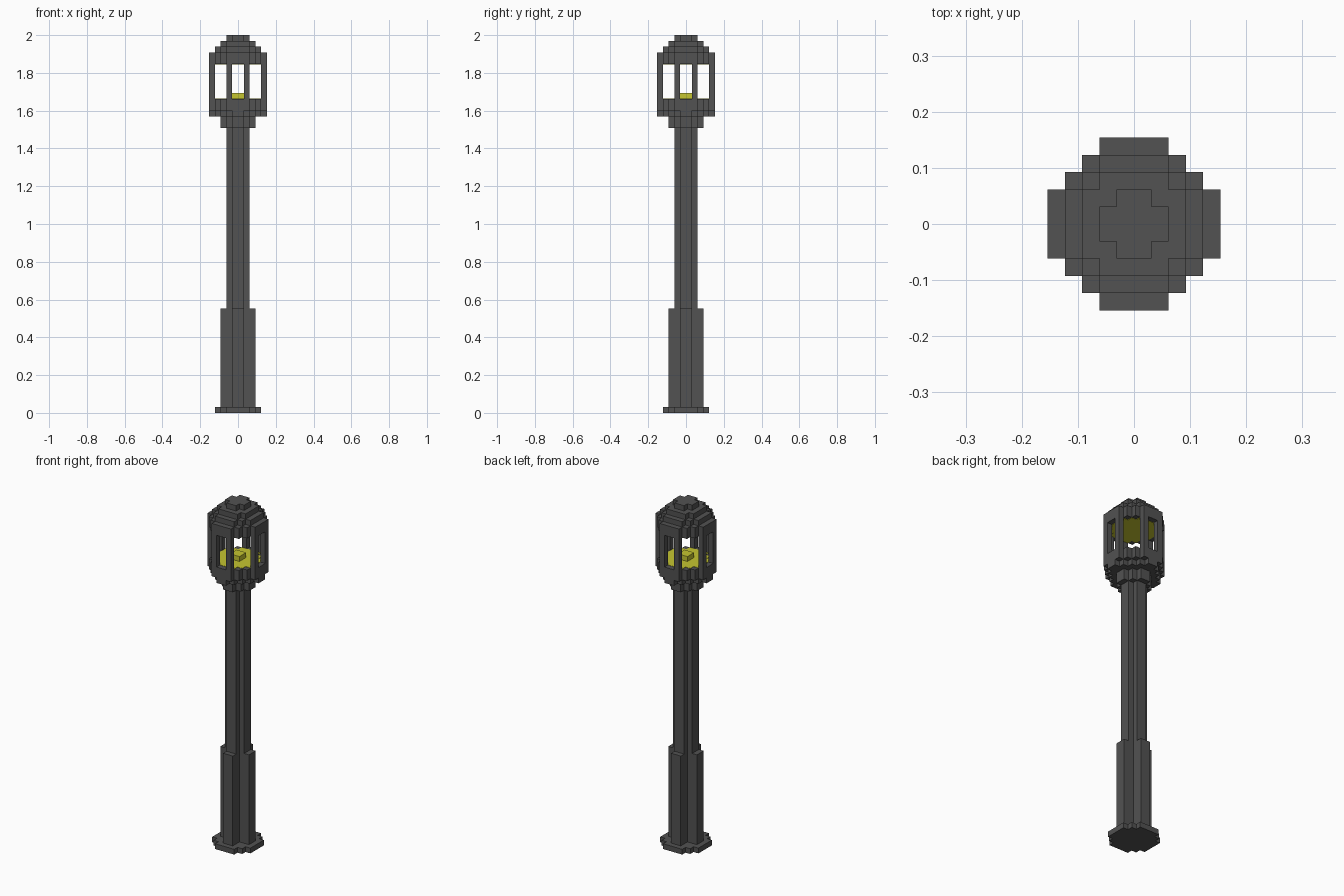
import bpy, bmesh

if "Cube" in bpy.data.objects:
    bpy.data.objects.remove(bpy.data.objects["Cube"])

U = 2 / 65  # one block of the blocky grid


def material(name, rgb):
    m = bpy.data.materials.new(name)
    m.diffuse_color = (*rgb, 1)
    m.use_nodes = True
    m.node_tree.nodes["Principled BSDF"].inputs["Base Color"].default_value = m.diffuse_color
    return m


GREY = material("dark grey metal", (0.085, 0.085, 0.085))
YELLOW = material("yellow light", (0.56, 0.56, 0.03))


def finish(name, bm, mat):
    bmesh.ops.recalc_face_normals(bm, faces=bm.faces)
    mesh = bpy.data.meshes.new(name)
    bm.to_mesh(mesh)
    bm.free()
    mesh.materials.append(mat)
    bpy.context.collection.objects.link(bpy.data.objects.new(name, mesh))


def stepped_outline(steps):
    """Closed stair-stepped outline from (half width, half depth) pairs, widest first."""
    quarter = []
    for i, (x, y) in enumerate(steps):
        if i:
            quarter.append((x, steps[i - 1][1]))
        quarter.append((x, y))
    pts = list(quarter)
    pts += [(-x, y) for x, y in reversed(quarter)]
    pts += [(-x, -y) for x, y in quarter]
    pts += [(x, -y) for x, y in reversed(quarter)]
    return pts


def layer(name, steps, z0, z1, mat=GREY):
    """Extrude a stepped outline between two heights, in blocks."""
    bm = bmesh.new()
    face = bm.faces.new([bm.verts.new((x * U, y * U, z0 * U)) for x, y in stepped_outline(steps)])
    ext = bmesh.ops.extrude_face_region(bm, geom=[face])
    top = [v for v in ext["geom"] if isinstance(v, bmesh.types.BMVert)]
    bmesh.ops.translate(bm, verts=top, vec=(0, 0, (z1 - z0) * U))
    finish(name, bm, mat)


SMALL = [(2, 1), (1, 2)]
PLUS = [(3, 1), (1, 3)]
ROUND6 = [(3, 1), (2, 2), (1, 3)]
ROUND8 = [(4, 2), (3, 3), (2, 4)]
ROUND10 = [(5, 2), (4, 3), (3, 4), (2, 5)]

# Foot and post
layer("base_plate", ROUND8, 0, 1)
layer("lower_post", PLUS, 1, 18)
layer("upper_post", SMALL, 18, 49)

# Lantern bottom
layer("lantern_collar", ROUND6, 49, 51)
layer("lantern_underside", [(5, 1), (4, 2), (3, 3), (2, 4), (1, 5)], 51, 52)
layer("lantern_tray", ROUND10, 52, 54)

# Pairs of window bars on the four sides
for side, (dx, dy) in {"right": (1, 0), "left": (-1, 0), "back": (0, 1), "front": (0, -1)}.items():
    bm = bmesh.new()
    for s in (-1.5, 1.5):
        cube = bmesh.ops.create_cube(bm, size=U)["verts"]
        bmesh.ops.scale(bm, verts=cube, vec=(1, 1, 6))
        bmesh.ops.translate(bm, verts=cube,
                            vec=((dx * 4.5 + dy * s) * U, (dy * 4.5 + dx * s) * U, 57 * U))
    finish(side + "_window_bars", bm, GREY)

# Roof
layer("roof_rim", ROUND10, 60, 62)
layer("roof_step", ROUND8, 62, 63)
layer("roof_upper_step", [(3, 2), (2, 3)], 63, 64)
layer("roof_cap", SMALL, 64, 65)

# Light: glowing floor, ceiling and lamp block
layer("light_floor", ROUND8, 54, 54.06, YELLOW)
layer("light_ceiling", ROUND8, 59.94, 60, YELLOW)
layer("lamp", [(1, 1)], 54, 55, YELLOW)
